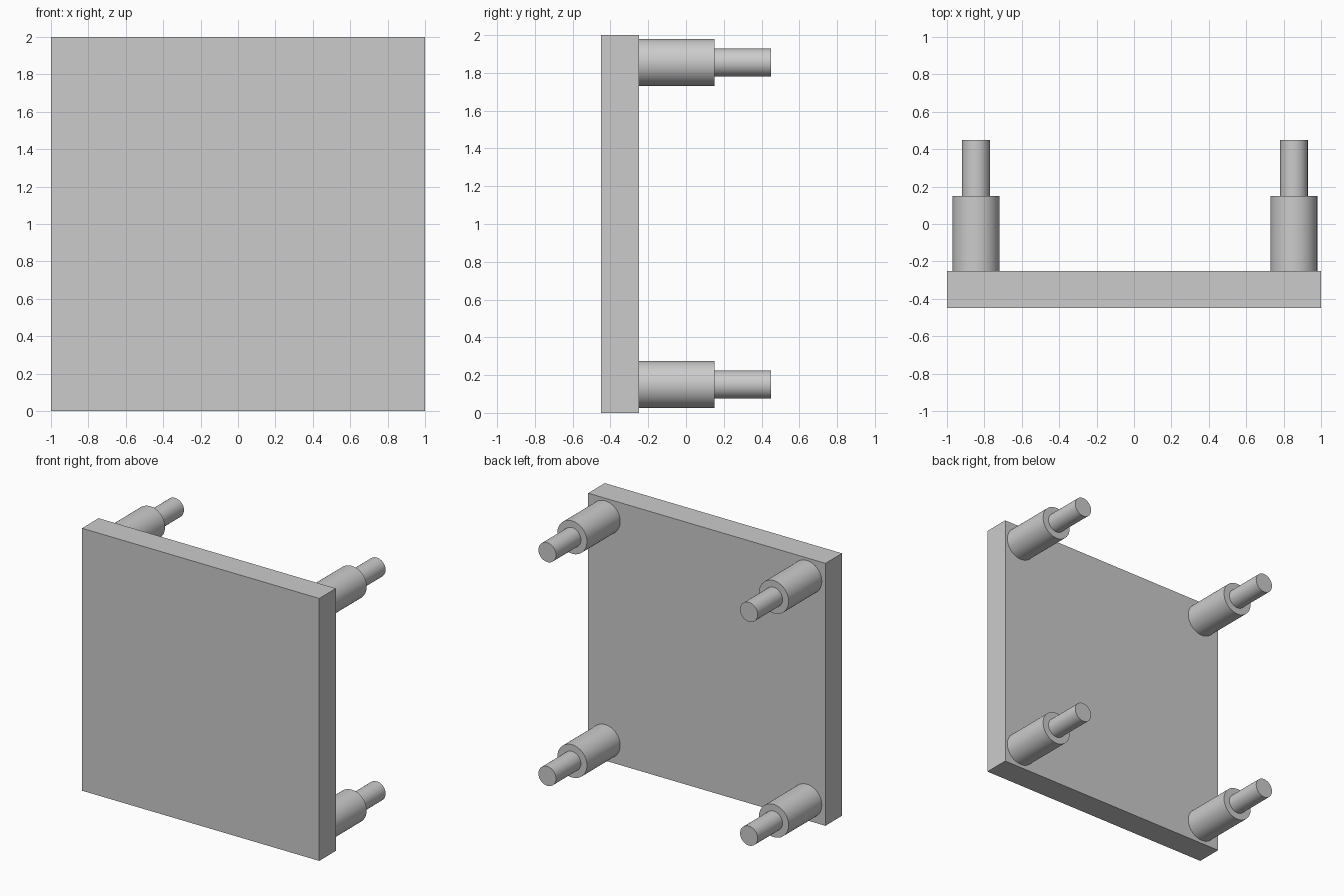
import bpy
import math

cube = bpy.data.objects.get("Cube")
if cube:
    bpy.data.objects.remove(cube, do_unlink=True)

# Single grey material
grey = bpy.data.materials.new("light grey")
grey.use_nodes = True
colour = (0.6, 0.6, 0.6, 1.0)
grey.diffuse_color = colour
grey.node_tree.nodes["Principled BSDF"].inputs["Base Color"].default_value = colour


def cylinder(name, x, z, radius, y_start, y_end):
    """Smooth cylinder lying along the y axis."""
    bpy.ops.mesh.primitive_cylinder_add(
        vertices=64, radius=radius, depth=y_end - y_start,
        location=(x, (y_start + y_end) / 2, z), rotation=(math.pi / 2, 0, 0))
    obj = bpy.context.object
    obj.name = name
    obj.data.materials.append(grey)
    bpy.ops.object.shade_smooth_by_angle(angle=math.radians(30))


# Upright square plate
bpy.ops.mesh.primitive_cube_add(size=1, location=(0, -0.35, 1))
plate = bpy.context.object
plate.name = "plate"
plate.scale = (2, 0.2, 2)
bpy.ops.object.transform_apply(location=False, rotation=False, scale=True)
plate.data.materials.append(grey)

# Stepped pegs at the four corners of the back: thick sleeve, thin pin
for side, x in (("right", -0.845), ("left", 0.855)):
    for level, z in (("lower", 0.15), ("upper", 1.855)):
        cylinder(f"{level}_{side}_sleeve", x, z, 0.125, -0.25, 0.15)
        cylinder(f"{level}_{side}_pin", x, z, 0.074, 0.15, 0.45)
